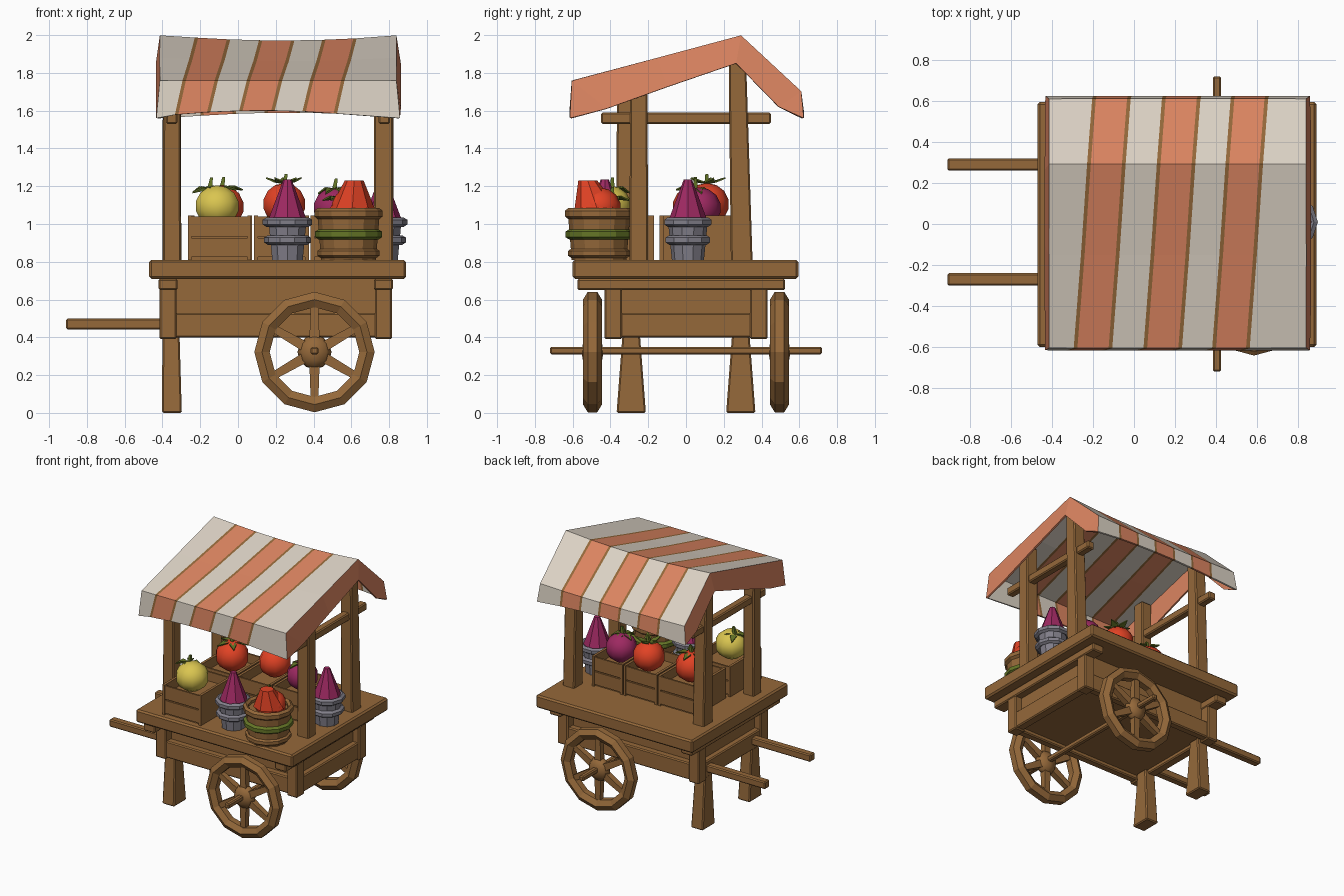
import bpy, bmesh, math
from mathutils import Vector, Matrix

if "Cube" in bpy.data.objects:
    bpy.data.objects.remove(bpy.data.objects["Cube"])

def mat(name, r, g, b):
    m = bpy.data.materials.new(name)
    m.diffuse_color = (r, g, b, 1)
    m.use_nodes = True
    m.node_tree.nodes["Principled BSDF"].inputs["Base Color"].default_value = m.diffuse_color
    return m

WOOD = mat("wood brown", 0.30, 0.14, 0.042)
CREAM = mat("canvas cream", 0.72, 0.65, 0.56)
ORANGE = mat("canvas orange", 0.72, 0.235, 0.12)
RED = mat("tomato red", 0.76, 0.055, 0.018)
PURPLE = mat("fruit purple", 0.34, 0.022, 0.12)
YELLOW = mat("fruit yellow", 0.70, 0.56, 0.08)
GREEN = mat("leaf green", 0.13, 0.18, 0.02)
GREY = mat("metal grey", 0.22, 0.21, 0.25)

def finish(name, bm, *mats, smooth=False, bevel=0):
    bmesh.ops.recalc_face_normals(bm, faces=bm.faces)
    me = bpy.data.meshes.new(name)
    bm.to_mesh(me)
    bm.free()
    for m in mats:
        me.materials.append(m)
    for p in me.polygons:
        p.use_smooth = smooth
    ob = bpy.data.objects.new(name, me)
    bpy.context.collection.objects.link(ob)
    if bevel:
        b = ob.modifiers.new("bevel", "BEVEL")
        b.width, b.segments = bevel, 1
    return ob

def add_beam(bm, a, b, sa, sb):
    """Tapered block from centre a to centre b with (x, y) sizes at each end."""
    vs = []
    for c, s in ((a, sa), (b, sb)):
        for i, j in ((-1, -1), (1, -1), (1, 1), (-1, 1)):
            vs.append(bm.verts.new((c[0] + i * s[0] / 2, c[1] + j * s[1] / 2, c[2])))
    bm.faces.new(vs[3::-1])
    bm.faces.new(vs[4:])
    for i in range(4):
        k = (i + 1) % 4
        bm.faces.new((vs[i], vs[k], vs[k + 4], vs[i + 4]))

def add_box(bm, x, y, z):
    c = ((x[0] + x[1]) / 2, (y[0] + y[1]) / 2)
    s = (x[1] - x[0], y[1] - y[0])
    add_beam(bm, (*c, z[0]), (*c, z[1]), s, s)

def beam(name, a, b, sa, sb, bevel=0.008):
    bm = bmesh.new()
    add_beam(bm, a, b, sa, sb)
    return finish(name, bm, WOOD, bevel=bevel)

def box(name, x, y, z, bevel=0.008):
    bm = bmesh.new()
    add_box(bm, x, y, z)
    return finish(name, bm, WOOD, bevel=bevel)

def torus(name, m, loc, R, rr, rz, seg, sides, rot=Matrix()):
    """Ring with an oval section: rr radially, rz along its axis."""
    bm = bmesh.new()
    T = Matrix.Translation(loc) @ rot
    rings = []
    for i in range(seg):
        a = 2 * math.pi * i / seg
        ring = []
        for j in range(sides):
            b = 2 * math.pi * (j + 0.5) / sides
            r = R + rr * math.cos(b)
            ring.append(bm.verts.new(T @ Vector((r * math.cos(a), r * math.sin(a), rz * math.sin(b)))))
        rings.append(ring)
    for i in range(seg):
        p, q = rings[i], rings[(i + 1) % seg]
        for j in range(sides):
            k = (j + 1) % sides
            bm.faces.new((p[j], q[j], q[k], p[k]))
    return finish(name, bm, m, smooth=sides > 6)

def cone(name, m, base, top, r1, r2, seg=10):
    """Upright frustum whose top may lean sideways."""
    bm = bmesh.new()
    h = top[2] - base[2]
    bmesh.ops.create_cone(bm, cap_ends=True, segments=seg, radius1=r1, radius2=r2, depth=h,
                          matrix=Matrix.Translation((base[0], base[1], base[2] + h / 2)))
    for v in bm.verts:
        if v.co.z > base[2] + h / 2:
            v.co.x += top[0] - base[0]
            v.co.y += top[1] - base[1]
    return finish(name, bm, m)

def ball(name, m, loc, r, sz=0.95):
    bm = bmesh.new()
    bmesh.ops.create_uvsphere(bm, u_segments=10, v_segments=7, radius=r,
                              matrix=Matrix.Translation(loc) @ Matrix.Diagonal((1, 1, sz, 1)))
    return finish(name, bm, m, smooth=True)

def leaves(name, loc, length, lift, n=5):
    bm = bmesh.new()
    for i in range(n):
        a = 2 * math.pi * i / n + 0.4
        d, s = Vector((math.cos(a), math.sin(a), 0)), Vector((-math.sin(a), math.cos(a), 0))
        c, up = Vector(loc), Vector((0, 0, 1))
        pts = [c, c + d * length * 0.5 + s * 0.025 + up * 0.01, c + d * length + up * lift,
               c + d * length * 0.5 - s * 0.025 + up * 0.01]
        bm.faces.new([bm.verts.new(p) for p in pts])
    add_beam(bm, loc, (loc[0] + 0.01, loc[1], loc[2] + 0.055), (0.025, 0.025), (0.015, 0.015))
    ob = finish(name, bm, GREEN)
    ob.modifiers.new("thickness", "SOLIDIFY").thickness = 0.008

# Table and wagon body
box("table_top", (-0.47, 0.89), (-0.60, 0.595), (0.71, 0.81), 0.012)
box("body_core", (-0.36, 0.76), (-0.36, 0.36), (0.43, 0.71), 0)
for sx, x in (("left", -0.37), ("right", 0.77)):
    box(f"{sx}_cross_beam", (x - 0.05, x + 0.05), (-0.575, 0.525), (0.65, 0.71))
    box(f"{sx}_end_rail", (x - 0.035, x + 0.035), (-0.38, 0.38), (0.40, 0.53))
    for sy, y in (("front", -0.385), ("back", 0.385)):
        box(f"{sy}_{sx}_corner_post", (x - 0.045, x + 0.045), (y - 0.047, y + 0.047), (0.39, 0.66))
for sy, s in (("front", -1), ("back", 1)):
    y = 0.39 * s
    box(f"{sy}_side_rail", (-0.36, 0.76), (y - 0.03, y + 0.03), (0.40, 0.53))
    # Legs and pull handles
    beam(f"{sy}_leg", (-0.35, 0.29 * s, 0), (-0.355, 0.29 * s, 0.43), (0.105, 0.155), (0.09, 0.09))
    yh = 0.01 + 0.28 * s
    box(f"{sy}_handle", (-0.91, -0.34), (yh - 0.03, yh + 0.03), (0.442, 0.50))
    # Wheels: rim, hub and six spokes
    c = Vector((0.405, 0.495 * s, 0.322))
    torus(f"{sy}_wheel_rim", WOOD, c, 0.278, 0.047, 0.05, 12, 6,
          Matrix.Rotation(math.pi / 2, 4, "X"))
    bm = bmesh.new()
    bmesh.ops.create_uvsphere(bm, u_segments=8, v_segments=6, radius=0.09,
                              matrix=Matrix.Translation(c) @ Matrix.Diagonal((1, 0.65, 1, 1)))
    finish(f"{sy}_wheel_hub", bm, WOOD, smooth=True)
    bm = bmesh.new()
    for i in range(6):
        n = len(bm.verts)
        add_beam(bm, (0, 0, 0.05), (0, 0, 0.26), (0.055, 0.05), (0.04, 0.04))
        bm.verts.ensure_lookup_table()
        bmesh.ops.transform(bm, verts=bm.verts[n:],
                            matrix=Matrix.Translation(c) @ Matrix.Rotation(math.pi / 3 * i, 4, "Y"))
    finish(f"{sy}_wheel_spokes", bm, WOOD)
box("axle", (0.385, 0.425), (-0.72, 0.72), (0.31, 0.35))

# Canopy posts and side braces
beam("front_left_post", (-0.35, -0.32, 0.80), (-0.35, -0.32, 1.82), (0.095, 0.10), (0.09, 0.09))
beam("front_right_post", (0.77, -0.25, 0.80), (0.77, -0.25, 1.83), (0.10, 0.10), (0.10, 0.09))
for sx, x in (("left", -0.35), ("right", 0.775)):
    beam(f"back_{sx}_post", (x, 0.295, 0.80), (x, 0.27, 1.96), (0.10, 0.115), (0.095, 0.09))
    box(f"{sx}_brace", (x - 0.03, x + 0.03), (-0.45, 0.45), (1.53, 1.59))

# Striped canopy: profile rows (y, z) crossed with stripe boundary columns
rows = [(-0.61, 1.56), (-0.60, 1.755), (-0.15, 1.875), (0.29, 1.993), (0.605, 1.70), (0.618, 1.56)]
sag = [0.04, 0.0, -0.02, -0.028, -0.01, 0.03]
shift = [-0.085, -0.045, -0.01, 0.02, 0.045, 0.05]
E = 0.009
cols, kinds = [-0.41], []
for a, b in ((-0.24, -0.07), (0.10, 0.27), (0.435, 0.60)):
    cols += [a - E, a + E, b - E, b + E]
    kinds += [0, 2, 1, 2]
cols.append(0.835)
kinds.append(0)
bm = bmesh.new()
grid = []
for i, (y, z) in enumerate(rows):
    line = []
    for j, x in enumerate(cols):
        end = j in (0, len(cols) - 1)
        u = (x - 0.2125) / 0.6225
        flare = 0.018 * (-1 if j == 0 else 1) if end and i in (0, 5) else 0
        xx = x + (flare if end else shift[i])
        line.append(bm.verts.new((xx, y, z + sag[i] * (1 - u * u))))
    grid.append(line)
for i in range(5):
    for j, k in enumerate(kinds):
        bm.faces.new((grid[i][j], grid[i][j + 1], grid[i + 1][j + 1], grid[i + 1][j])).material_index = k
# Orange gable valances at both ends
low = [(-0.42, 1.61), (-0.10, 1.725), (0.265, 1.85), (0.49, 1.62)]
for j, x in ((0, -0.428), (-1, 0.855)):
    edge = [g[j] for g in grid]
    L = [bm.verts.new((x, *p)) for p in low]
    faces = [(edge[0], edge[1], L[0])] + [(edge[i + 1], edge[i + 2], L[i + 1], L[i]) for i in range(3)]
    for f in faces + [(edge[4], edge[5], L[3])]:
        bm.faces.new(f).material_index = 1
canopy = finish("canopy", bm, CREAM, ORANGE, WOOD)
sol = canopy.modifiers.new("thickness", "SOLIDIFY")
sol.thickness, sol.offset = 0.014, 0

# Open crates
def crate(name, x, y):
    bm = bmesh.new()
    t, z = 0.02, (0.81, 1.045)
    for xa in (x[0], x[1] - t):
        add_box(bm, (xa, xa + t), y, z)
    for ya in (y[0], y[1] - t):
        for za, zb in ((0.825, 0.925), (0.935, 1.04)):
            add_box(bm, (x[0] + t, x[1] - t), (ya + 0.003, ya + t - 0.003), (za, zb))
    add_box(bm, (x[0] + t, x[1] - t), (y[0] + t, y[1] - t), (0.81, 0.97))
    finish(name, bm, WOOD)

crate("front_crate", (-0.265, 0.07), (-0.56, -0.17))
crate("back_left_crate", (-0.25, 0.075), (-0.14, 0.24))
crate("back_middle_crate", (0.085, 0.375), (-0.14, 0.24))
crate("back_right_crate", (0.385, 0.65), (-0.12, 0.24))

# Grey buckets with purple cone fruit
for nm, x, y in (("front", 0.262, -0.43), ("right", 0.765, 0.01)):
    cone(f"{nm}_bucket", GREY, (x, y, 0.81), (x, y, 1.01), 0.085, 0.105)
    for h, z, R in (("lower", 0.915, 0.105), ("upper", 1.01, 0.112)):
        torus(f"{nm}_bucket_{h}_ring", GREY, (x, y, z), R, 0.022, 0.025, 10, 6)
    cone(f"{nm}_cone_fruit", PURPLE, (x, y, 1.0), (x, y, 1.235), 0.11, 0.022, 8)

# Wooden basket with green band and red fruit
bx, by = 0.585, -0.46
cone("basket", WOOD, (bx, by, 0.81), (bx, by, 1.05), 0.145, 0.165, 12)
torus("basket_base_ring", WOOD, (bx, by, 0.845), 0.147, 0.02, 0.025, 12, 6)
torus("basket_green_band", GREEN, (bx, by, 0.945), 0.157, 0.025, 0.028, 12, 6)
torus("basket_rim", WOOD, (bx, by, 1.055), 0.162, 0.022, 0.03, 12, 6)
ball("basket_fruit", RED, (bx + 0.02, by, 1.09), 0.115, 0.9)
cone("basket_fruit_tip", RED, (bx + 0.02, by - 0.01, 1.08), (bx + 0.03, by - 0.06, 1.23), 0.12, 0.05, 8)
leaves("basket_fruit_leaves", (bx - 0.05, by + 0.07, 1.14), 0.09, -0.01)

# Loose fruit in the crates
ball("yellow_fruit", YELLOW, (-0.11, -0.41, 1.095), 0.122, 0.9)
leaves("yellow_fruit_leaves", (-0.15, -0.39, 1.19), 0.10, -0.02, 4)
ball("left_tomato", RED, (-0.085, 0.05, 1.09), 0.122)
leaves("left_tomato_leaves", (-0.085, 0.05, 1.195), 0.12, -0.01)
ball("middle_tomato", RED, (0.245, 0.11, 1.105), 0.118)
leaves("middle_tomato_leaves", (0.245, 0.11, 1.21), 0.10, 0.03)
ball("purple_fruit", PURPLE, (0.51, 0.07, 1.085), 0.115)
leaves("purple_fruit_leaves", (0.51, 0.05, 1.185), 0.09, -0.02)
